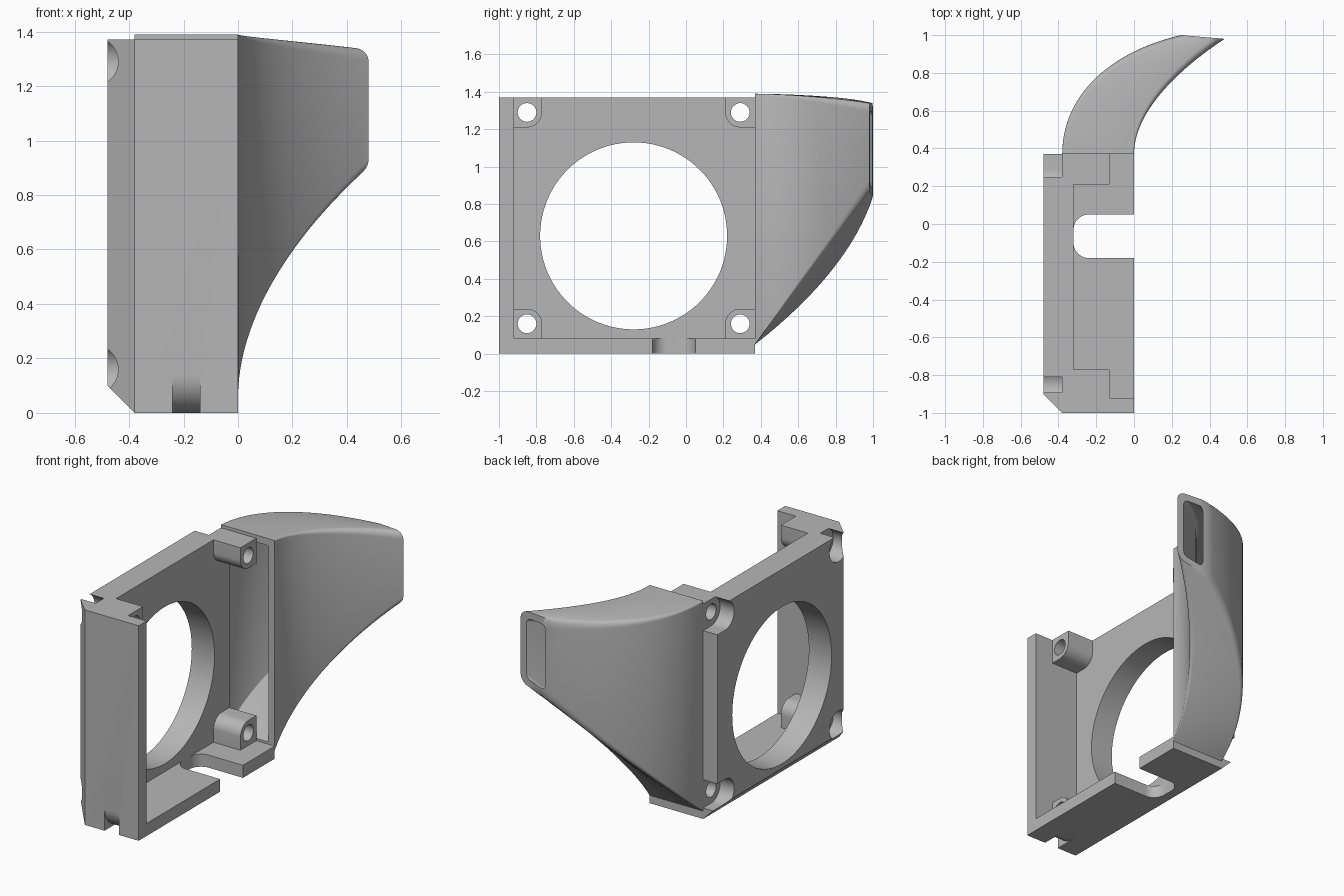
import bpy, bmesh
from math import sin, cos, pi
from mathutils import Vector

old = bpy.data.objects.get("Cube")
if old:
    bpy.data.objects.remove(old, do_unlink=True)

grey = bpy.data.materials.new("plain grey")
grey.use_nodes = True
grey.diffuse_color = (0.47, 0.47, 0.47, 1)
grey.node_tree.nodes["Principled BSDF"].inputs["Base Color"].default_value = grey.diffuse_color


def finish(name, bm):
    bmesh.ops.recalc_face_normals(bm, faces=bm.faces[:])
    mesh = bpy.data.meshes.new(name)
    bm.to_mesh(mesh)
    bm.free()
    mesh.materials.append(grey)
    obj = bpy.data.objects.new(name, mesh)
    bpy.context.collection.objects.link(obj)
    return obj


def arc(cx, cy, r, start, end, steps):
    angles = [start + (end - start) * i / steps for i in range(steps + 1)]
    return [(cx + r * cos(a), cy + r * sin(a)) for a in angles]


def rect(a0, a1, b0, b1):
    return [(a0, b0), (a1, b0), (a1, b1), (a0, b1)]


def prism(name, pts, axis, lo, hi):
    """Extrude a 2D profile along x (profile in y, z) or z (profile in x, y)."""
    bm = bmesh.new()
    place = (lambda p: (lo, *p)) if axis == "x" else (lambda p: (*p, lo))
    face = bm.faces.new([bm.verts.new(place(p)) for p in pts])
    out = bmesh.ops.extrude_face_region(bm, geom=[face])
    shift = Vector((hi - lo, 0, 0) if axis == "x" else (0, 0, hi - lo))
    bmesh.ops.translate(bm, vec=shift, verts=[v for v in out["geom"] if isinstance(v, bmesh.types.BMVert)])
    return finish(name, bm)


def cylinder(name, y, z, r, lo, hi, steps=48):
    return prism(name, arc(y, z, r, 0, 2 * pi, steps)[:-1], "x", lo, hi)


def activate(obj):
    bpy.ops.object.select_all(action="DESELECT")
    obj.select_set(True)
    bpy.context.view_layer.objects.active = obj


def combine(obj, tool, operation="DIFFERENCE"):
    tool.hide_render = True
    mod = obj.modifiers.new(operation.lower(), "BOOLEAN")
    mod.operation, mod.solver, mod.object = operation, "EXACT", tool
    activate(obj)
    bpy.ops.object.modifier_apply(modifier=mod.name)
    bpy.data.objects.remove(tool, do_unlink=True)


# Housing block with the outer front and bottom edges chamfered
BACK, TOP, OUT = 0.37, 1.37, -0.48
housing = prism("fan_housing", rect(OUT, 0, -1, BACK), "z", 0, TOP)
bm = bmesh.new()
bm.from_mesh(housing.data)
for point, normal in (((-0.38, -1, 0), (-1, -1, 0)), ((-0.38, 0, 0), (-1, 0, -1))):
    cut = bmesh.ops.bisect_plane(bm, geom=bm.verts[:] + bm.edges[:] + bm.faces[:],
                                 plane_co=point, plane_no=normal, clear_outer=True)
    bmesh.ops.holes_fill(bm, edges=[e for e in bm.edges if e.is_boundary])
bmesh.ops.recalc_face_normals(bm, faces=bm.faces[:])
bm.to_mesh(housing.data)
bm.free()

# Hollow interior, open to the side, top and back
combine(housing, prism("interior", rect(-0.92, 1, 0.08, 2), "x", -0.32, 1))

# Corner screw bosses, each with one rounded inner corner
MID_Y, MID_Z = -0.28, 0.725
corners = [(sy, sz, MID_Y + 0.57 * sy, MID_Z + 0.565 * sz) for sy in (-1, 1) for sz in (-1, 1)]
for sy, sz, y, z in corners:
    oy = BACK if sy > 0 else -0.95
    oz = TOP if sz > 0 else 0.05
    rounded = [(y - sy * a, z - sz * b) for a, b in arc(0, 0, 0.08, 0, pi / 2, 10)]
    profile = [(oy, oz), (y - sy * 0.08, oz)] + rounded + [(oy, z - sz * 0.08)]
    combine(housing, prism("boss", profile, "x", -0.36, -0.13), "UNION")

# Screw holes and outer counterbores, the back ones open to the rear
for sy, sz, y, z in corners:
    combine(housing, cylinder("screw_hole", y, z, 0.05, -1, 1, 32))
    combine(housing, cylinder("counterbore", y, z, 0.09, -1, -0.38))
    if sy > 0:
        combine(housing, prism("rear_relief", rect(y, 1, z - 0.09, z + 0.09), "x", -1, -0.38))

# Large fan opening
combine(housing, cylinder("fan_opening", MID_Y, 0.63, 0.5, -1, -0.2, 96))

# Cable slot in the floor
slot = [(0.2, -0.18), (0.2, 0.05)]
slot += arc(-0.24, -0.03, 0.08, pi / 2, pi, 10) + arc(-0.24, -0.10, 0.08, pi, 1.5 * pi, 10)
combine(housing, prism("floor_slot", slot, "z", -0.5, 0.0799 + 0.02))

# Rounded groove under the front wall
groove = [(-1.1, -0.1), (-0.86, -0.1)] + arc(-0.86, 0.14, 0.14, 1.5 * pi, pi, 14) + [(-1.1, 0.14)]
combine(housing, prism("front_groove", groove, "x", -0.24, -0.14))


# Curved duct: rounded rectangular sections swept between two guide curves
def bezier(p, t):
    s = 1 - t
    return sum((Vector(q) * k for q, k in zip(p, (s**3, 3*s*s*t, 3*s*t*t, t**3))), Vector((0, 0)))


OUTER = [(-0.38, BACK), (-0.38, 0.70), (-0.10, 0.92), (0.25, 1.0)]
INNER = [(0, BACK), (0, 0.60), (0.25, 0.83), (0.48, 0.98)]
STEPS = 28


def section(t, wall):
    a, b = bezier(OUTER, t), bezier(INNER, t)
    top = 1.39 - 0.05 * t ** 1.5
    low_a, low_b = 0.05 + 0.77 * t, 0.05 + 1.36 * (b.y - BACK)
    width, height = (b - a).length, top - (low_a + low_b) / 2
    r = 0.004 + 0.05 * t - wall * 0.5 * t
    pts = []
    for i, (cu, cv) in enumerate(((1, 1), (0, 1), (0, 0), (1, 0))):
        x = width - wall - r if cu else wall + r
        z = height - wall - r if cv else wall + r
        for px, pz in arc(x, z, r, i * pi / 2, (i + 1) * pi / 2, 5):
            u, v = px / width, pz / height
            p = a.lerp(b, u)
            low = low_a + (low_b - low_a) * u
            pts.append((p.x, p.y, low + (top - low) * v))
    return pts


bm = bmesh.new()
shells = [[[bm.verts.new(p) for p in section(i / STEPS, w)] for i in range(STEPS + 1)] for w in (0, 0.045)]


def bridge(ring_a, ring_b):
    n = len(ring_a)
    for k in range(n):
        bm.faces.new((ring_a[k], ring_a[(k + 1) % n], ring_b[(k + 1) % n], ring_b[k]))


for shell in shells:
    for ring_a, ring_b in zip(shell, shell[1:]):
        bridge(ring_a, ring_b)
for end in (0, -1):
    bridge(shells[0][end], shells[1][end])
duct = finish("air_duct", bm)

for obj in (housing, duct):
    activate(obj)
    bpy.ops.object.shade_smooth_by_angle(angle=0.6)
